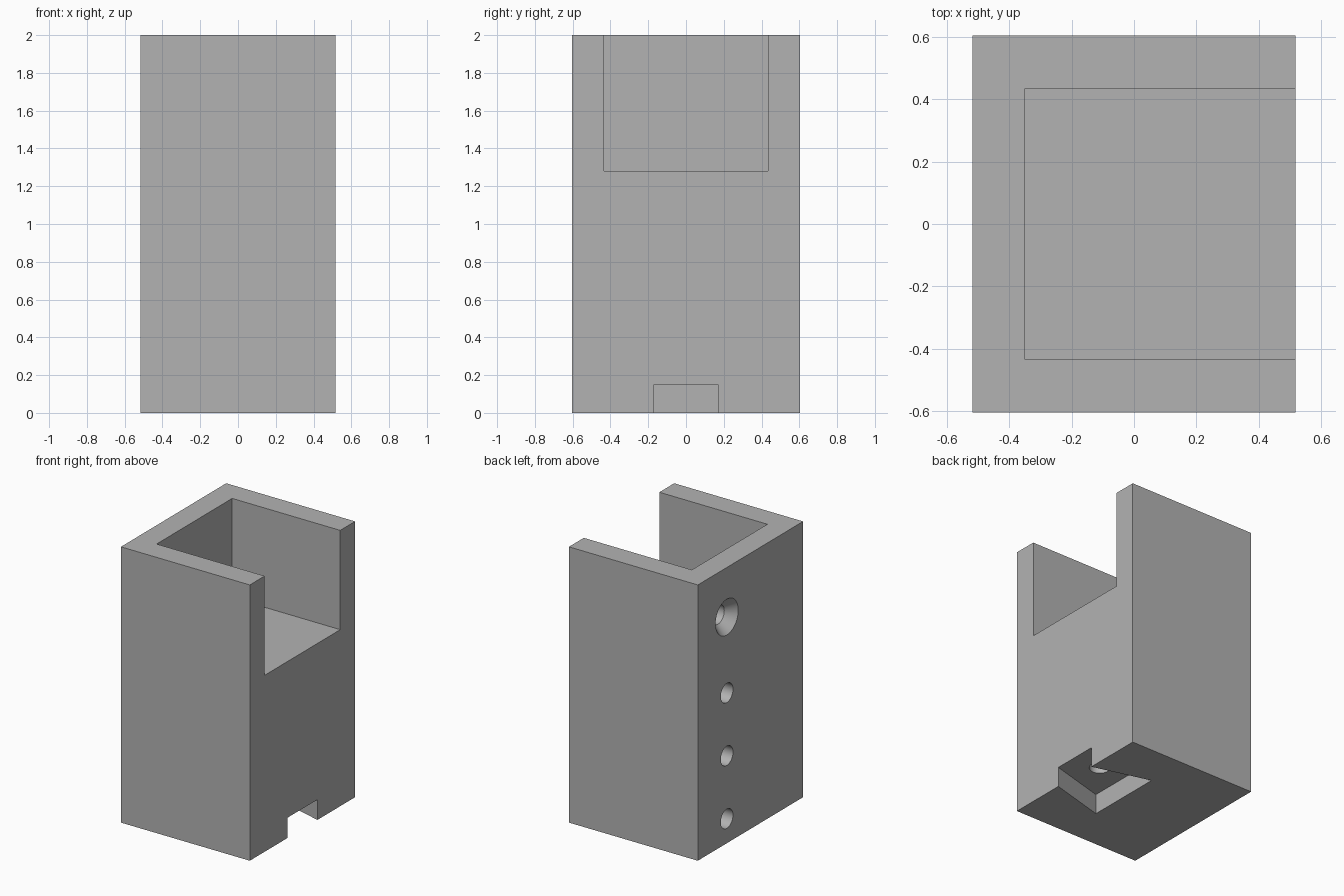
import bpy, bmesh, math
from mathutils import Vector, Matrix

cube = bpy.data.objects.get("Cube")
if cube:
    bpy.data.objects.remove(cube, do_unlink=True)

HX, HY, H = 0.517, 0.603, 2.0     # half width, half depth, height
OVER = 0.02                       # how far cutters reach past the surface
SIDES = 48


def finish(name, bm):
    bmesh.ops.recalc_face_normals(bm, faces=bm.faces)
    mesh = bpy.data.meshes.new(name)
    bm.to_mesh(mesh)
    bm.free()
    obj = bpy.data.objects.new(name, mesh)
    bpy.context.collection.objects.link(obj)
    return obj


def prism(name, outline, z0, z1):
    """Extrude an xy outline from z0 up to z1."""
    bm = bmesh.new()
    base = bm.faces.new([bm.verts.new((x, y, z0)) for x, y in outline])
    top = bmesh.ops.extrude_face_region(bm, geom=[base])["geom"]
    verts = [v for v in top if isinstance(v, bmesh.types.BMVert)]
    bmesh.ops.translate(bm, verts=verts, vec=(0, 0, z1 - z0))
    return finish(name, bm)


def rect(x0, x1, y0, y1):
    return [(x0, y0), (x1, y0), (x1, y1), (x0, y1)]


def bore(name, profile, origin, along_x):
    """Turned cutter from (depth, radius) pairs, running along +x or +z."""
    turn = Matrix.Rotation(math.pi / 2, 4, "Y") if along_x else Matrix()
    place = Matrix.Translation(Vector(origin)) @ turn
    bm = bmesh.new()
    rings = []
    for depth, radius in profile:
        angles = [2 * math.pi * i / SIDES for i in range(SIDES)]
        rings.append([bm.verts.new(place @ Vector((radius * math.cos(a), radius * math.sin(a), depth)))
                      for a in angles])
    for a, b in zip(rings, rings[1:]):
        for i in range(SIDES):
            j = (i + 1) % SIDES
            bm.faces.new((a[i], a[j], b[j], b[i]))
    bm.faces.new(rings[0])
    bm.faces.new(rings[-1])
    return finish(name, bm)


# Solid block
body = prism("holder_body", rect(-HX, HX, -HY, HY), 0, H)

# Pocket open at the top and on the +x side
cutters = [prism("pocket_cutter", rect(-0.35, HX + OVER, -0.433, 0.433), 1.28, H + OVER)]

# Flared slot under the base, widening inward
flare = 0.275
mouth = 0.172 - flare * OVER
inner_x = 0.09
inner = 0.172 + flare * (HX - inner_x)
cutters.append(prism("slot_cutter", [(HX + OVER, -mouth), (HX + OVER, mouth),
                                     (inner_x, inner), (inner_x, -inner)], -OVER, 0.147))

# Blind hole in the slot roof
cutters.append(bore("roof_hole_cutter", [(0, 0.07), (0.25, 0.07)], (0.3, 0, 0.1), False))

# Column of holes on the -x side, the top one countersunk
hole_y = 0.27
for z in (0.178, 0.634, 1.09):
    cutters.append(bore("side_hole_cutter", [(-OVER, 0.07), (0.3, 0.07)], (-HX, hole_y, z), True))
cutters.append(bore("countersink_cutter",
                    [(-OVER, 0.147), (0.07, 0.07), (0.15, 0.07)], (-HX, hole_y, 1.64), True))

# Cut everything out of the block
bpy.context.view_layer.objects.active = body
for cutter in cutters:
    cutter.hide_render = True
    mod = body.modifiers.new("cut", "BOOLEAN")
    mod.operation = "DIFFERENCE"
    mod.solver = "EXACT"
    mod.object = cutter
    bpy.ops.object.modifier_apply(modifier=mod.name)
    bpy.data.objects.remove(cutter, do_unlink=True)

# Single grey material
grey = bpy.data.materials.new("light_grey")
grey.use_nodes = True
colour = (0.45, 0.45, 0.45, 1)
grey.diffuse_color = colour
grey.node_tree.nodes["Principled BSDF"].inputs["Base Color"].default_value = colour
body.data.materials.clear()
body.data.materials.append(grey)

# Smooth bores, sharp block edges
for obj in bpy.context.selected_objects:
    obj.select_set(False)
body.select_set(True)
bpy.ops.object.shade_smooth_by_angle(angle=math.radians(20))
